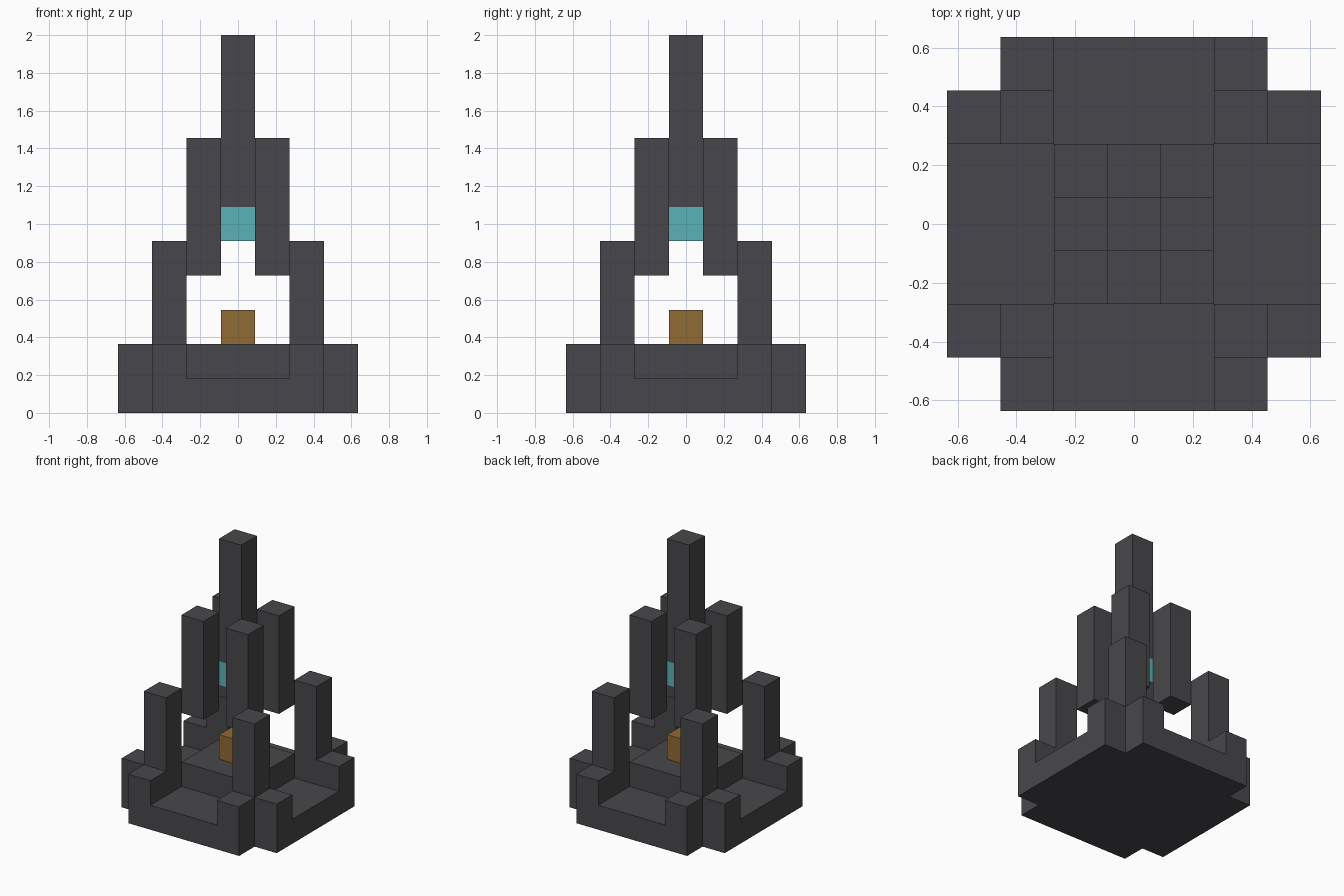
import bpy, bmesh

U = 2 / 11  # one block edge

if "Cube" in bpy.data.objects:
    bpy.data.objects.remove(bpy.data.objects["Cube"])


def material(name, rgb):
    mat = bpy.data.materials.new(name)
    mat.use_nodes = True
    mat.diffuse_color = (*rgb, 1)
    mat.node_tree.nodes["Principled BSDF"].inputs["Base Color"].default_value = (*rgb, 1)
    return mat


def rotated(points, turns):
    for _ in range(turns):
        points = [(-y, x) for x, y in points]
    return points


def square(cx, cy, half=0.5):
    return [(cx + a * half, cy + b * half) for a, b in ((-1, -1), (1, -1), (1, 1), (-1, 1))]


def prism(name, outline, bottom, top, mat, floor=True):
    """Upright prism in block units; the floor is left out where it rests on a part."""
    bm = bmesh.new()
    low = [bm.verts.new((x * U, y * U, bottom * U)) for x, y in outline]
    high = [bm.verts.new((x * U, y * U, top * U)) for x, y in outline]
    n = len(outline)
    for i in range(n):
        j = (i + 1) % n
        bm.faces.new((low[i], low[j], high[j], high[i]))
    bm.faces.new(high)
    if floor:
        bm.faces.new(low[::-1])
    mesh = bpy.data.meshes.new(name)
    bm.to_mesh(mesh)
    bm.free()
    mesh.materials.append(mat)
    obj = bpy.data.objects.new(name, mesh)
    bpy.context.collection.objects.link(obj)
    return obj


stone = material("dark_stone", (0.064, 0.062, 0.069))
teal = material("teal_crystal", (0.105, 0.45, 0.48))
bronze = material("bronze", (0.28, 0.146, 0.036))

# Notched base slab and raised central platform
side = [(3.5, -2.5), (3.5, 2.5), (2.5, 2.5)]
prism("base_slab", [p for k in range(4) for p in rotated(side, k)], 0, 1, stone)
prism("platform", square(0, 0, 1.5), 1, 2, stone, floor=False)

# Corner walls, corner posts and floating pillars, repeated around the centre
corner = [(1.5, 1.5), (3.5, 1.5), (3.5, 2.5), (2.5, 2.5), (2.5, 3.5), (1.5, 3.5)]
for k, place in enumerate(("back_left", "back_right", "front_right", "front_left")):
    prism("corner_wall_" + place, rotated(corner, k), 1, 2, stone, floor=False)
    prism("corner_post_" + place, rotated(square(2, 2), k), 2, 5, stone, floor=False)
    prism("floating_pillar_" + place, rotated(square(1, 1), k), 4, 8, stone)

# Central column: bronze block, hanging crystal and spire
prism("bronze_block", square(0, 0), 2, 3, bronze, floor=False)
prism("crystal", square(0, 0), 5, 6, teal)
prism("spire", square(0, 0), 6, 11, stone, floor=False)
